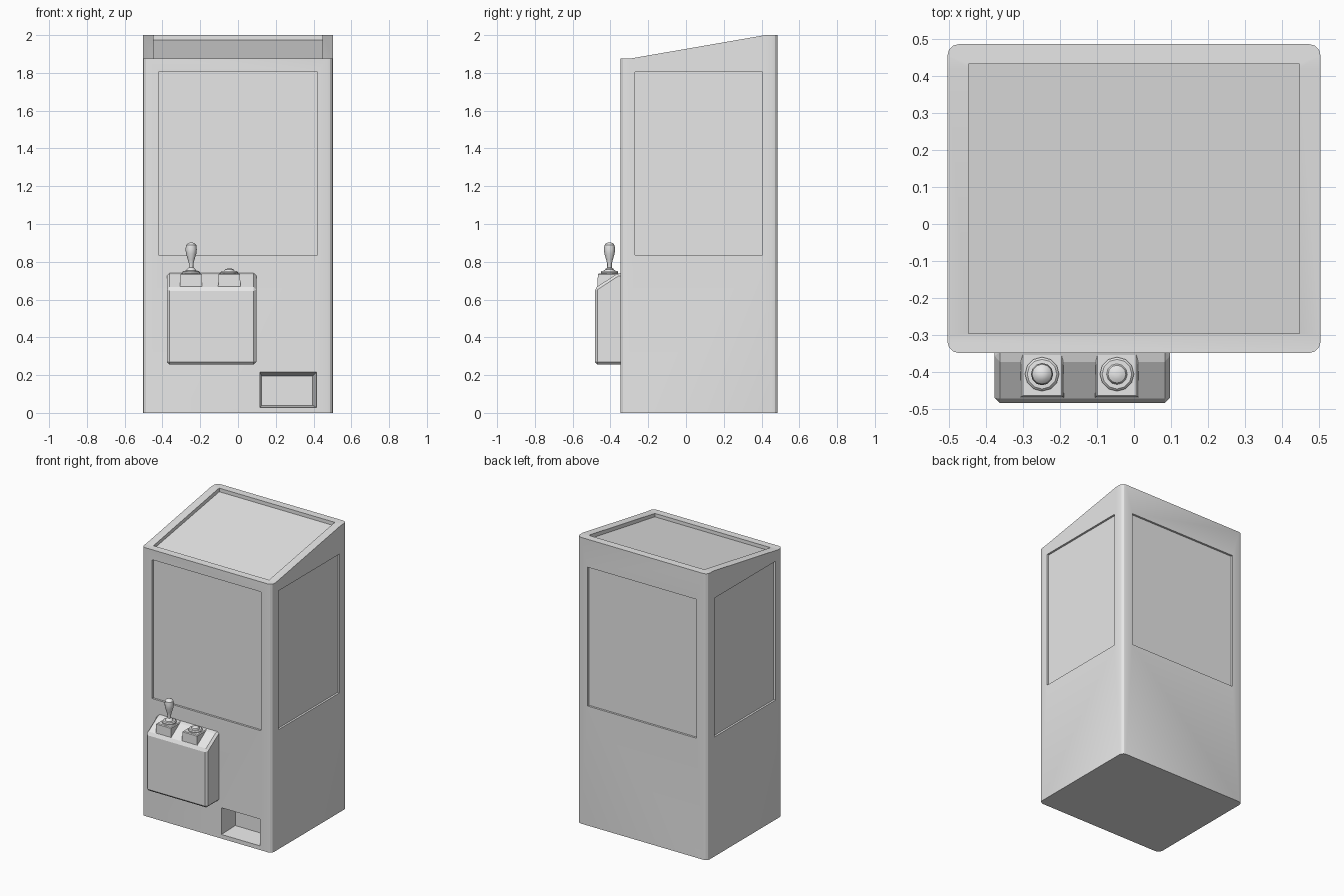
import bpy, bmesh, math

cube = bpy.data.objects.get("Cube")
if cube:
    bpy.data.objects.remove(cube, do_unlink=True)

grey = bpy.data.materials.new("light_grey")
grey.use_nodes = True
grey.diffuse_color = (0.8, 0.8, 0.8, 1)
grey.node_tree.nodes["Principled BSDF"].inputs["Base Color"].default_value = (0.8, 0.8, 0.8, 1)


def finish(name, bm):
    bmesh.ops.recalc_face_normals(bm, faces=bm.faces)
    mesh = bpy.data.meshes.new(name)
    bm.to_mesh(mesh)
    bm.free()
    mesh.materials.append(grey)
    ob = bpy.data.objects.new(name, mesh)
    bpy.context.collection.objects.link(ob)
    return ob


def loft(rings):
    """Closed solid through a list of point rings."""
    bm = bmesh.new()
    loops = [[bm.verts.new(p) for p in ring] for ring in rings]
    n = len(loops[0])
    for a, b in zip(loops, loops[1:]):
        for i in range(n):
            j = (i + 1) % n
            bm.faces.new((a[i], a[j], b[j], b[i]))
    bm.faces.new(loops[0])
    bm.faces.new(loops[-1])
    return bm


def prism(x0, x1, profile):
    return loft([[(x, y, z) for y, z in profile] for x in (x0, x1)])


def box(x0, x1, y0, y1, z0, z1):
    return prism(x0, x1, [(y0, z0), (y1, z0), (y1, z1), (y0, z1)])


def lathe(name, x, y, profile, sides=12):
    turns = [2 * math.pi * i / sides for i in range(sides)]
    return finish(name, loft([[(x + r * math.cos(t), y + r * math.sin(t), z) for t in turns]
                              for r, z in profile]))


def bevel(bm, test, size, segments):
    edges = [e for e in bm.edges if test(*(v.co for v in e.verts))]
    bmesh.ops.bevel(bm, geom=edges, offset=size, segments=segments, profile=0.5, affect='EDGES')


def shade(ob):
    bpy.ops.object.select_all(action='DESELECT')
    ob.select_set(True)
    bpy.context.view_layer.objects.active = ob
    bpy.ops.object.shade_smooth_by_angle(angle=math.radians(30))


# Cabinet with sloped roof and rounded upright corners
W, FRONT, BACK = 0.503, -0.348, 0.485
bm = prism(-W, W, [(FRONT, 0), (BACK, 0), (BACK, 2), (0.42, 2), (-0.3, 1.875), (FRONT, 1.875)])
bmesh.ops.recalc_face_normals(bm, faces=bm.faces)
bevel(bm, lambda a, b: abs(a.z - b.z) > 1, 0.03, 3)
cabinet = finish("cabinet", bm)

# Recesses: four windows, roof panel and prize chute
D, Z0, Z1 = 0.014, 0.835, 1.805
cuts = [
    box(-0.42, 0.42, FRONT - 0.1, FRONT + D, Z0, Z1),
    box(-0.42, 0.42, BACK - D, BACK + 0.1, Z0, Z1),
    box(W - D, W + 0.1, -0.27, 0.405, Z0, Z1),
    box(-W - 0.1, -W + D, -0.27, 0.405, Z0, Z1),
    prism(-0.447, 0.447, [(-0.295, 1.852), (0.432, 1.975), (0.432, 2.2), (-0.295, 2.2)]),
    loft([[(x0, y, z0), (x1, y, z0), (x1, y, z1), (x0, y, z1)] for y, x0, x1, z0, z1 in
          ((FRONT - 0.01, 0.115, 0.417, 0.028, 0.217), (FRONT + 0.14, 0.125, 0.395, 0.04, 0.195))]),
]
cutters = []
for bm in cuts:
    cutter = finish("recess_cutter", bm)
    cutter.hide_render = True
    cutters.append(cutter)
    mod = cabinet.modifiers.new("recess", 'BOOLEAN')
    mod.operation = 'DIFFERENCE'
    mod.solver = 'EXACT'
    mod.object = cutter
graph = bpy.context.evaluated_depsgraph_get()
cut_mesh = bpy.data.meshes.new_from_object(cabinet.evaluated_get(graph))
cabinet.modifiers.clear()
cabinet.data = cut_mesh
for cutter in cutters:
    bpy.data.objects.remove(cutter, do_unlink=True)
shade(cabinet)

# Control box with slanted top and chamfered front
bm = prism(-0.376, 0.097, [(-0.335, 0.255), (-0.483, 0.255), (-0.483, 0.66),
                           (-0.36, 0.74), (-0.335, 0.74)])
bmesh.ops.recalc_face_normals(bm, faces=bm.faces)
bevel(bm, lambda a, b: a.y < -0.34 or b.y < -0.34, 0.014, 1)
finish("control_box", bm)

# Mounting blocks for the stick and the button
STICK_X, BUTTON_X, CY = -0.248, -0.046, -0.405
for name, x in (("joystick_mount", STICK_X), ("button_mount", BUTTON_X)):
    finish(name, loft([[(x - w, y, z), (x + w, y, z), (x + w, -0.34, z), (x - w, -0.34, z)]
                       for w, y, z in ((0.059, -0.468, 0.66), (0.057, -0.467, 0.733),
                                       (0.052, -0.462, 0.738))]))

# Joystick and push button
shade(lathe("joystick", STICK_X, CY, [
    (0.046, 0.73), (0.046, 0.746), (0.04, 0.752), (0.026, 0.753), (0.02, 0.764), (0.012, 0.77),
    (0.012, 0.79), (0.018, 0.812), (0.027, 0.842), (0.03, 0.866), (0.027, 0.888),
    (0.018, 0.898), (0.006, 0.902)]))
shade(lathe("push_button", BUTTON_X, CY, [
    (0.046, 0.73), (0.046, 0.744), (0.04, 0.75), (0.028, 0.75), (0.024, 0.758),
    (0.014, 0.763), (0.004, 0.764)]))
